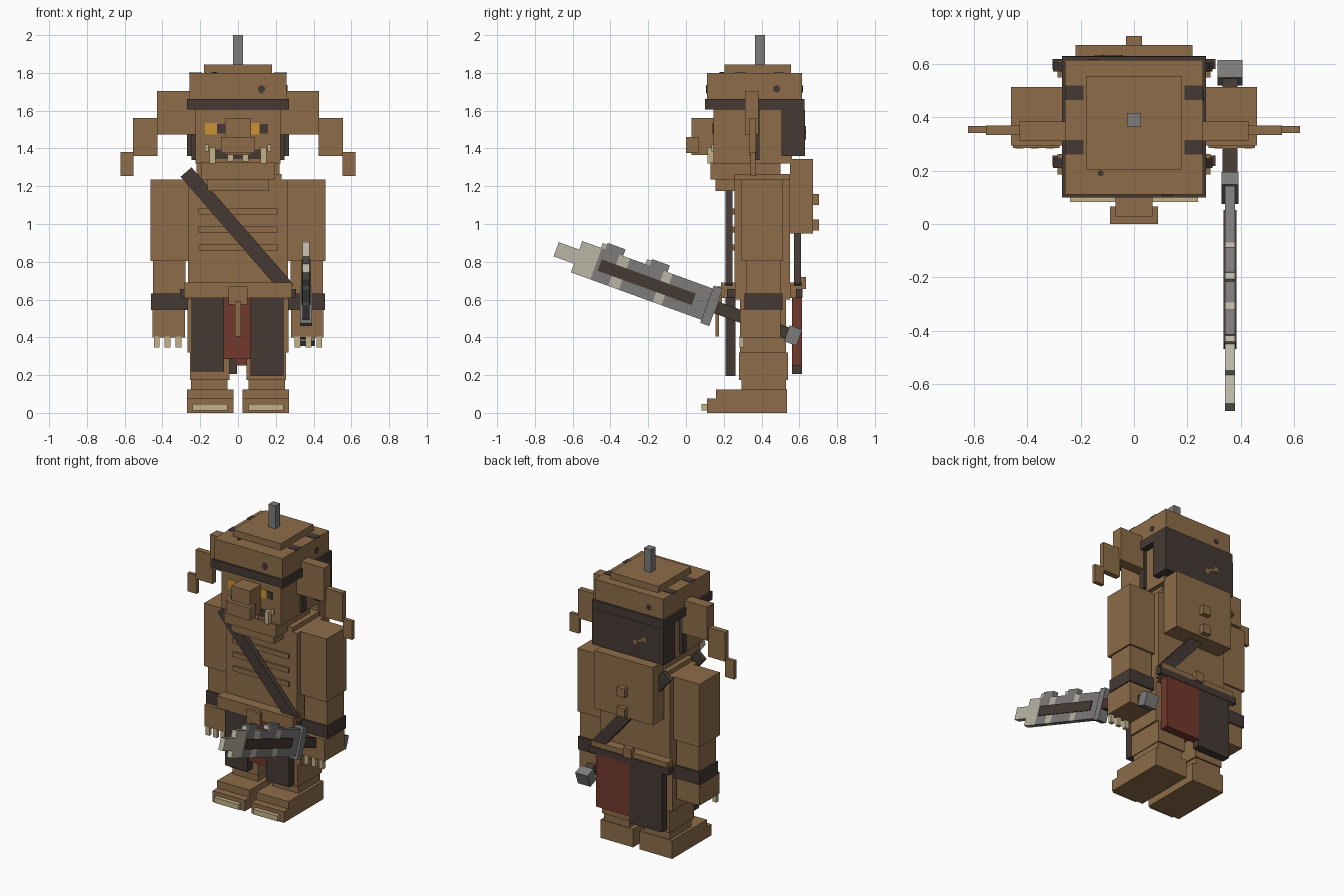
import bpy, bmesh, math
from mathutils import Matrix, Vector

cube = bpy.data.objects.get("Cube")
if cube:
    bpy.data.objects.remove(cube, do_unlink=True)


def material(name, rgb):
    m = bpy.data.materials.new(name)
    m.use_nodes = True
    m.diffuse_color = (*rgb, 1)
    m.node_tree.nodes["Principled BSDF"].inputs["Base Color"].default_value = (*rgb, 1)
    return m


BROWN = material("brown", (0.270, 0.152, 0.068))
DARK = material("dark_leather", (0.060, 0.042, 0.034))
RED = material("red_cloth", (0.165, 0.040, 0.025))
BONE = material("bone", (0.55, 0.45, 0.25))
GREY = material("grey_metal", (0.205, 0.20, 0.195))
PALE = material("pale_metal", (0.49, 0.47, 0.38))
AMBER = material("amber", (0.60, 0.29, 0.03))


def finish(name, bm, mat, matrix=None):
    if matrix:
        bm.transform(matrix)
    bmesh.ops.recalc_face_normals(bm, faces=bm.faces)
    me = bpy.data.meshes.new(name)
    bm.to_mesh(me)
    bm.free()
    me.materials.append(mat)
    ob = bpy.data.objects.new(name, me)
    bpy.context.collection.objects.link(ob)
    return ob


def box(name, mat, x, y, z, matrix=None):
    """Box from (low, high) ranges on each axis."""
    bm = bmesh.new()
    bmesh.ops.create_cube(bm, size=1)
    for v in bm.verts:
        v.co = Vector([(r[0] + r[1]) / 2 + c * (r[1] - r[0])
                       for r, c in zip((x, y, z), v.co)])
    return finish(name, bm, mat, matrix)


def pair(name, mat, x, y, z):
    """Box on the left (+x) and its mirror on the right."""
    box("left_" + name, mat, x, y, z)
    box("right_" + name, mat, (-x[1], -x[0]), y, z)


def disc(name, mat, loc, normal, r):
    bm = bmesh.new()
    bmesh.ops.create_cone(bm, cap_ends=True, segments=8, radius1=r, radius2=r, depth=0.008)
    rot = Vector((0, 0, 1)).rotation_difference(Vector(normal)).to_matrix().to_4x4()
    finish(name, bm, mat, Matrix.Translation(loc) @ rot)


# Helmet
box("helmet_spike", GREY, (-.026, .026), (.365, .417), (1.84, 2.0))
box("helmet_cap", BROWN, (-.18, .18), (.205, .555), (1.80, 1.845))
box("helmet", BROWN, (-.258, .258), (.11, .615), (1.66, 1.80))
box("helmet_band", DARK, (-.27, .27), (.10, .628), (1.605, 1.662))
box("neck_guard", DARK, (-.27, .27), (.505, .63), (1.36, 1.605))
for i, y in enumerate((.26, .465)):
    pair(f"helmet_patch_{i}", DARK, (.19, .259), (y, y + .055), (1.797, 1.803))
disc("helmet_dent_front", DARK, (.125, .11, 1.715), (0, -1, 0), .02)
box("helmet_dent_front_tail", DARK, (.115, .133), (.107, .112), (1.69, 1.715))
disc("helmet_dent_back", DARK, (-.15, .615, 1.715), (0, 1, 0), .018)
disc("helmet_dent_left", DARK, (.258, .48, 1.715), (1, 0, 0), .02)
disc("helmet_dent_top", DARK, (-.125, .19, 1.80), (0, 0, 1), .012)
disc("guard_hole_a", BROWN, (-.06, .63, 1.465), (0, 1, 0), .018)
disc("guard_hole_b", BROWN, (-.13, .63, 1.50), (0, 1, 0), .018)
box("guard_tear", BROWN, (-.04, .04), (-.003, .003), (-.007, .007),
    Matrix.Translation((-.095, .63, 1.483)) @ Matrix.Rotation(math.radians(27), 4, 'Y'))

# Head and face
box("head", BROWN, (-.225, .225), (.145, .56), (1.32, 1.61))
box("jaw", BROWN, (-.195, .195), (.13, .50), (1.235, 1.325))
box("chin", BROWN, (-.162, .162), (.155, .35), (1.175, 1.235))
box("nose_bridge", BROWN, (-.07, .07), (.028, .15), (1.365, 1.56))
box("nose_tip", BROWN, (-.09, .09), (0, .065), (1.375, 1.46))
box("right_eye", AMBER, (-.175, -.11), (.141, .15), (1.475, 1.535))
box("right_pupil", DARK, (-.11, -.068), (.141, .15), (1.48, 1.53))
box("left_eye", AMBER, (.068, .115), (.141, .15), (1.475, 1.535))
box("left_pupil", DARK, (.115, .16), (.141, .15), (1.48, 1.53))
box("mouth", DARK, (-.15, .15), (.141, .15), (1.345, 1.395))
pair("tusk", BONE, (.12, .152), (.113, .146), (1.32, 1.405))
pair("tooth", BONE, (.025, .055), (.132, .146), (1.33, 1.375))
pair("back_tooth", BONE, (.155, .175), (.135, .146), (1.385, 1.42))
pair("cheek_strap", DARK, (.22, .245), (.345, .39), (1.34, 1.605))
pair("ear_base", BROWN, (.22, .43), (.312, .385), (1.475, 1.705))
pair("ear_middle", BROWN, (.425, .555), (.333, .370), (1.36, 1.56))
pair("ear_tip", BROWN, (.552, .622), (.342, .368), (1.255, 1.38))

# Torso with ribs and back pack
box("torso", BROWN, (-.265, .265), (.257, .55), (.60, 1.235))
box("collar", BROWN, (-.23, .23), (.257, .55), (1.18, 1.265))
for i, z in enumerate((.86, .955, 1.05)):
    box(f"rib_{i}", BROWN, (-.21, .21), (.243, .26), (z, z + .032))
box("back_plate", BROWN, (-.22, .22), (.55, .672), (.95, 1.345))
for i, z in enumerate((.965, 1.10)):
    box(f"back_stud_{i}", BROWN, (-.03, .03), (.67, .705), (z, z + .06))

# Diagonal sash, front and back
sash_a, sash_b = Vector((-.275, 1.275)), Vector((.265, .655))
d = sash_b - sash_a
mid, half = (sash_a + sash_b) / 2, d.length / 2
for name, y in (("front_sash", .228), ("back_sash", .59)):
    box(name, DARK, (-half, half), (-.018, .018), (-.038, .038),
        Matrix.Translation((mid.x, y, mid.y)) @ Matrix.Rotation(math.atan2(-d.y, d.x), 4, 'Y'))

# Belt, buckle and rods
box("front_belt", BROWN, (-.287, .287), (.185, .262), (.607, .69))
box("back_belt", BROWN, (-.287, .287), (.55, .613), (.607, .69))
box("front_belt_rod", DARK, (-.306, .306), (.218, .256), (.61, .655))
box("back_belt_rod", DARK, (-.306, .306), (.582, .618), (.61, .655))
box("buckle", BROWN, (-.05, .05), (.165, .19), (.575, .668))
box("buckle_tail", BROWN, (-.017, .017), (.155, .175), (.405, .59))
box("back_buckle", BROWN, (-.03, .03), (.60, .635), (.655, .72))

# Skirt cloths
box("right_front_cloth", DARK, (-.245, -.075), (.21, .262), (.218, .607))
box("left_front_cloth", DARK, (.065, .24), (.21, .262), (.195, .607))
box("centre_front_cloth", RED, (-.075, .065), (.225, .255), (.285, .607))
box("back_red_cloth", RED, (-.005, .25), (.56, .615), (.25, .65))
box("back_dark_cloth", DARK, (-.25, -.005), (.56, .615), (.205, .65))

# Legs and feet
pair("thigh", BROWN, (.02, .268), (.285, .53), (.32, .61))
pair("shin", BROWN, (.045, .255), (.28, .54), (.175, .32))
pair("ankle", BROWN, (.055, .25), (.295, .53), (.12, .175))
pair("foot", BROWN, (.025, .27), (.16, .535), (0, .125))
pair("toes", BROWN, (.025, .27), (.11, .17), (0, .075))
pair("toenail", BONE, (.055, .24), (.083, .12), (.012, .048))

# Arms and hands
pair("upper_arm", BROWN, (.262, .462), (.295, .513), (.805, 1.235))
pair("forearm", BROWN, (.278, .45), (.32, .50), (.60, .81))
pair("bracer", DARK, (.268, .46), (.31, .51), (.545, .632))
pair("hand", BROWN, (.28, .453), (.285, .50), (.40, .548))
for i, x in enumerate((.30, .358, .415)):
    pair(f"claw_{i}", BONE, (x, x + .03), (.283, .308), (.345, .405))

# Sword, laid out along a tilted local axis: s to the tip, v across the blade
tilt = math.radians(20)
u, v = Vector((0, -math.cos(tilt), math.sin(tilt))), Vector((0, math.sin(tilt), math.cos(tilt)))
SWORD = Matrix.Translation((.36, .135, .567)) @ Matrix((Vector((1, 0, 0)), u, v)).transposed().to_4x4()


def sword(name, mat, hx, s, w):
    box(name, mat, (-hx, hx), s, w, SWORD)


sword("sword_guard", GREY, .032, (-.025, .025), (-.105, .105))
sword("sword_grip", DARK, .028, (-.43, -.02), (-.033, .033))
sword("sword_pommel", GREY, .047, (-.495, -.425), (-.045, .045))
stops = (.02, .25, .30, .49, .55, .65, .76)
for i in range(6):
    sword(f"blade_{i}", (GREY, PALE)[i % 2], .018, (stops[i], stops[i + 1]), (-.088, .088))
sword("blade_point", PALE, .018, (.76, .875), (-.04, .04))
for i, s in enumerate((.28, .53)):
    sword(f"blade_tooth_{i}", GREY, .018, (s, s + .10), (.085, .125))
    sword(f"blade_tooth_edge_{i}", PALE, .018, (s + .10, s + .125), (.085, .115))
sword("blade_inlay", DARK, .024, (.10, .63), (-.032, .032))
